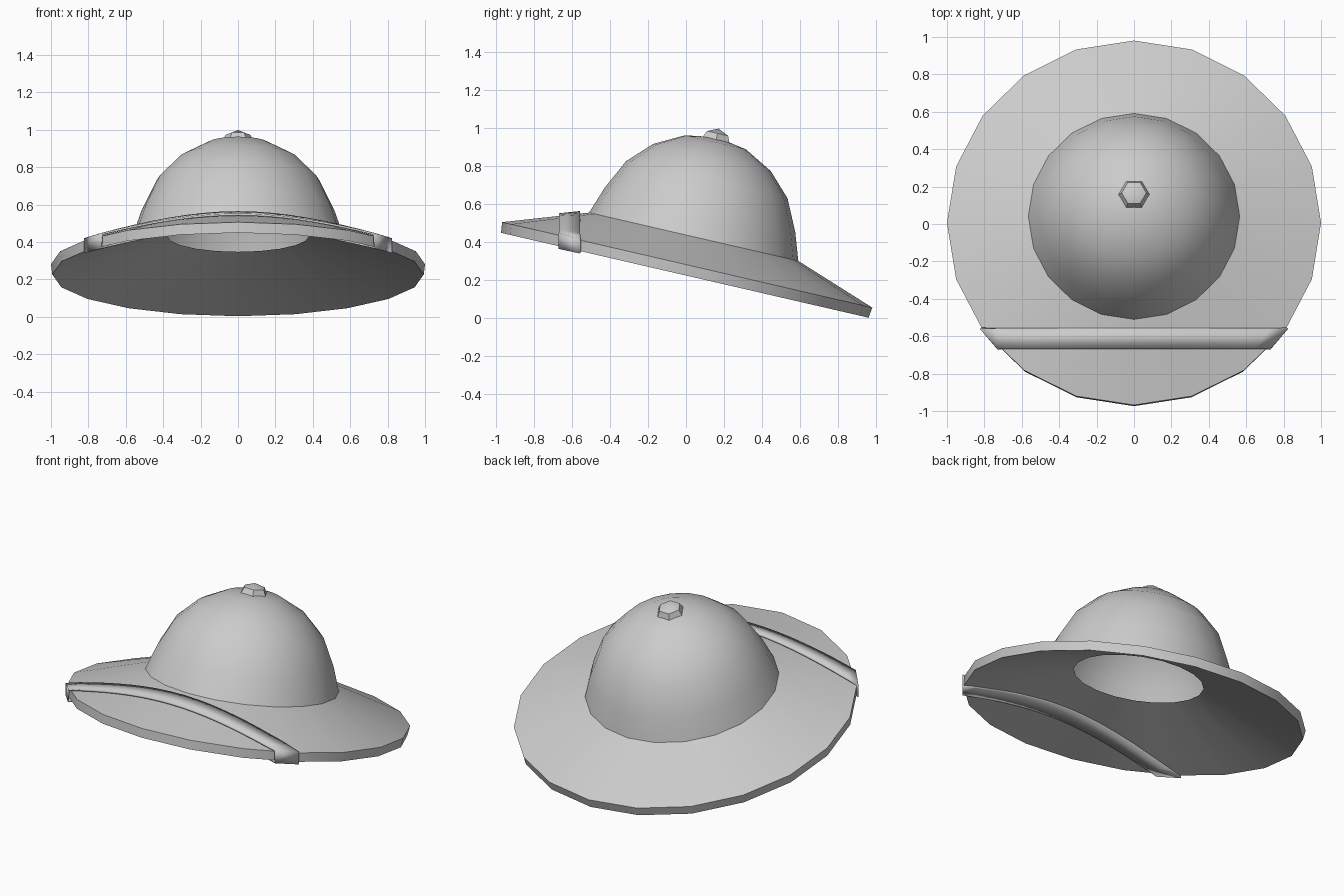
import bpy, bmesh
from math import sin, cos, pi, radians, sqrt, hypot

if "Cube" in bpy.data.objects:
    bpy.data.objects.remove(bpy.data.objects["Cube"])

TILT = radians(13)          # the hat leans down toward the back
S, C = sin(TILT), cos(TILT)
Z0 = 0.2535                 # height of the brim centre


def finish(name, bm):
    mesh = bpy.data.meshes.new(name)
    bm.to_mesh(mesh)
    bm.free()
    ob = bpy.data.objects.new(name, mesh)
    bpy.context.collection.objects.link(ob)
    bpy.ops.object.select_all(action='DESELECT')
    ob.select_set(True)
    bpy.context.view_layer.objects.active = ob
    bpy.ops.object.shade_smooth_by_angle(angle=radians(35))
    return ob


def lathe(name, profile, sides):
    """Revolve (radius, height) points around the tilted hat axis."""
    bm = bmesh.new()
    rings = []
    for r, z in profile:
        if r == 0:
            rings.append([bm.verts.new((0, 0, z))] * sides)
        else:
            rings.append([bm.verts.new((r * cos(2 * pi * k / sides), r * sin(2 * pi * k / sides), z))
                          for k in range(sides)])
    for a, b in zip(rings, rings[1:]):
        for k in range(sides):
            n = (k + 1) % sides
            quad = [a[k], a[n], b[n], b[k]]
            bm.faces.new(list(dict.fromkeys(quad)))
    ob = finish(name, bm)
    ob.location.z = Z0
    ob.rotation_euler.x = -TILT
    return ob


# Brim: underside from the head opening, rim, then the top slope
lathe("brim", [(0.38, 0.184), (0.993, -0.028), (1.0, 0.028), (0.565, 0.18)], 20)

# Crown dome and the small button on top
lathe("crown", [(0.565, 0.18), (0.515, 0.325), (0.436, 0.488),
                (0.318, 0.608), (0.165, 0.69), (0, 0.718)], 20)
lathe("top_button", [(0.09, 0.69), (0.066, 0.738), (0, 0.764)], 6)


def top_height(r):
    return 0.028 + 0.3494 * (1 - r)


def under_height(r):
    return -0.028 + 0.3458 * (0.993 - r)


def on_brim(x, y, height, offset):
    """World point on the brim at a given x and y."""
    lz = 0.1
    for _ in range(30):
        lz = height(hypot(x, (y - lz * S) / C)) + offset
    ly = (y - lz * S) / C
    return (x, y, Z0 - ly * S + lz * C)


def strap_loop(y):
    """Closed path over the brim, round both edges and back underneath."""
    steps = 18
    pts = []
    for height, rim, z, off, sign in ((top_height, 1.0, 0.028, 0.008, 1),
                                      (under_height, 0.993, -0.028, -0.008, -1)):
        end = sqrt(rim ** 2 - ((y - z * S) / C) ** 2) + 0.004
        for k in range(steps + 1):
            x = sign * end * (2 * k / steps - 1)
            pts.append(on_brim(x, y, height, off))
    return pts


# Strap wrapped around the front of the brim
bm = bmesh.new()
back, front = ([bm.verts.new(p) for p in strap_loop(y)] for y in (-0.557, -0.668))
for k in range(len(back)):
    n = (k + 1) % len(back)
    bm.faces.new((front[k], front[n], back[n], back[k]))
strap = finish("strap", bm)
mod = strap.modifiers.new("thickness", 'SOLIDIFY')
mod.thickness, mod.offset = 0.012, 0

# Rectangular buckle frame on the strap
bm = bmesh.new()
bmesh.ops.create_grid(bm, x_segments=1, y_segments=1, size=0.5)
bmesh.ops.scale(bm, vec=(0.16, 0.18, 1), verts=bm.verts)
plate = list(bm.faces)
bmesh.ops.inset_region(bm, faces=plate, thickness=0.026)
bmesh.ops.delete(bm, geom=plate, context='FACES')
buckle = finish("buckle", bm)
x, y, z = on_brim(0.32, -0.612, top_height, 0.02)
buckle.location = (x, y, z)
buckle.rotation_euler = (0.077, 0.146, 0)
mod = buckle.modifiers.new("thickness", 'SOLIDIFY')
mod.thickness, mod.offset = 0.026, 0
mod = buckle.modifiers.new("soft_edges", 'BEVEL')
mod.width, mod.segments = 0.005, 1
